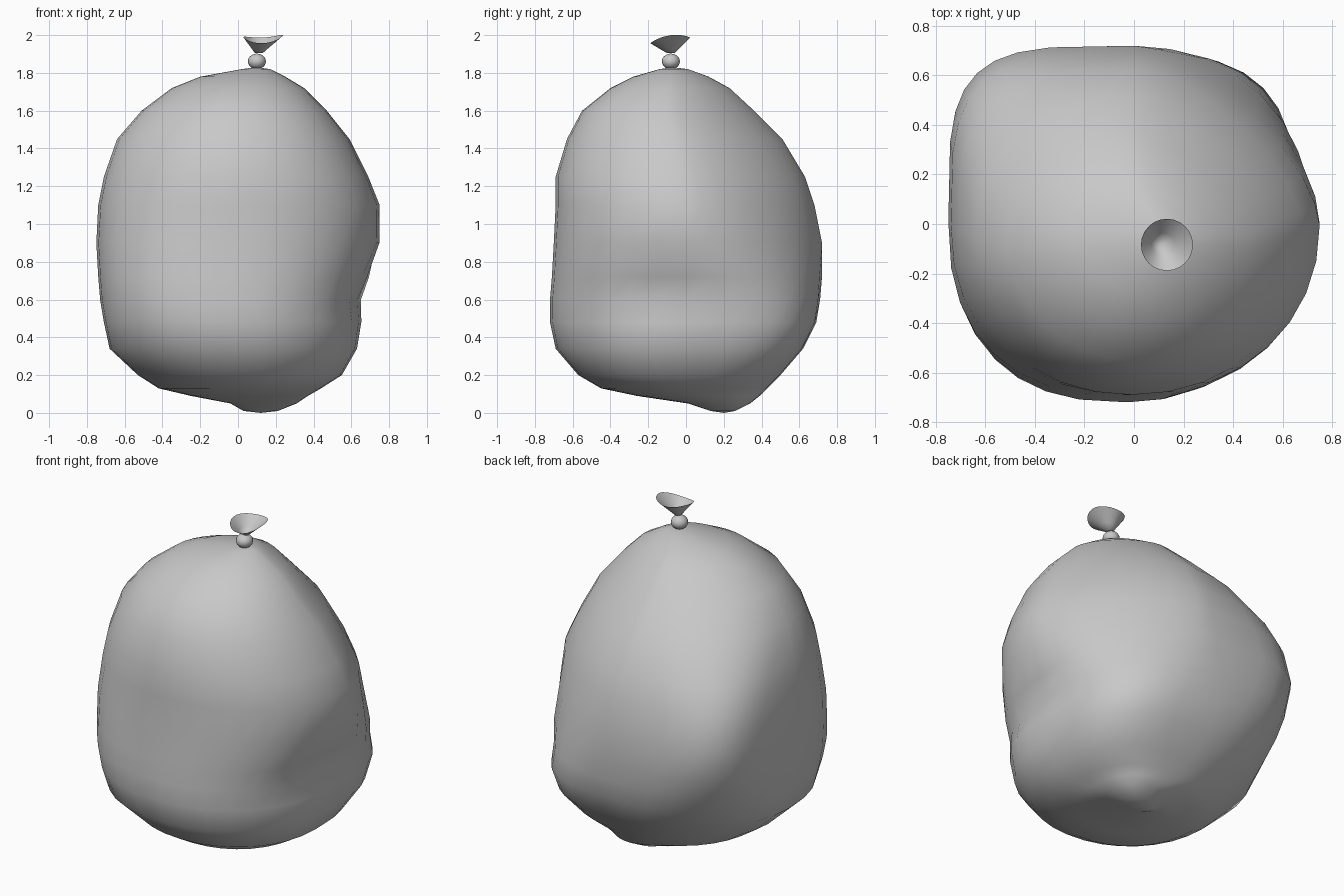
import bpy, bmesh
from math import sin, cos, pi, exp, copysign

default = bpy.data.objects.get("Cube")
if default:
    bpy.data.objects.remove(default)

grey = bpy.data.materials.new("bag grey")
grey.use_nodes = True
colour = (0.58, 0.58, 0.58, 1)
grey.diffuse_color = colour
grey.node_tree.nodes["Principled BSDF"].inputs["Base Color"].default_value = colour


def finish(bm, name):
    """Turn a bmesh into a smooth grey object."""
    mesh = bpy.data.meshes.new(name)
    for face in bm.faces:
        face.smooth = True
    bm.to_mesh(mesh)
    bm.free()
    mesh.materials.append(grey)
    obj = bpy.data.objects.new(name, mesh)
    bpy.context.collection.objects.link(obj)
    return obj


def bridge(bm, lower, upper):
    """Join two rings of equal length with quads."""
    count = len(lower)
    for i in range(count):
        j = (i + 1) % count
        bm.faces.new((lower[i], lower[j], upper[j], upper[i]))


def cap(bm, ring, point, flip):
    """Close a ring with a fan to one point."""
    pole = bm.verts.new(point)
    for i, vert in enumerate(ring):
        after = ring[(i + 1) % len(ring)]
        bm.faces.new((after, vert, pole) if flip else (vert, after, pole))


def bump(value, centre, width):
    return exp(-((value - centre) / width) ** 2)


def squareness(c, s, z):
    """Roundness exponent of each corner, changing with height."""
    if c >= 0 and s >= 0:
        return 1.55 + 1.8 * bump(z, 0.35, 0.34)
    if c >= 0:
        return 2.1
    if s >= 0:
        return 1.85 + 2.3 * bump(z, 0.95, 0.38)
    return 1.85 + 0.7 * bump(z, 0.72, 0.5)


# Sack sections in hundredths: height, right, left, front, back
SECTIONS = [
    (1, 3, 21, 13, 26),
    (5, -4, 31, 1, 34),
    (9, -25, 37, -26, 39),
    (13, -42, 44, -45, 43),
    (20, -53, 55, -57, 50),
    (34, -68, 63, -69, 62),
    (48, -71, 66, -72, 69),
    (60, -73, 67, -72, 71),
    (72, -74, 72, -71, 72),
    (90, -75, 75, -70, 72),
    (110, -74, 75, -69, 68),
    (125, -71, 69, -69, 63),
    (145, -64, 59, -63, 51),
    (160, -51, 47, -55, 36),
    (172, -35, 35, -40, 23),
    (178, -20, 25, -28, 12),
    (182, 2, 17, -14, 1),
]
SIDES = 32

# Lumpy sack body
bm = bmesh.new()
rings = []
for section in SECTIONS:
    z, x0, x1, y0, y1 = (v / 100 for v in section)
    ring = []
    for i in range(SIDES):
        c, s = cos(2 * pi * i / SIDES), sin(2 * pi * i / SIDES)
        power = 2 / squareness(c, s, z)
        x = (x0 + x1) / 2 + (x1 - x0) / 2 * copysign(abs(c) ** power, c)
        y = (y0 + y1) / 2 + (y1 - y0) / 2 * copysign(abs(s) ** power, s)
        # Sagging fold on the left side
        if c > 0:
            x -= 0.06 * bump(y, -0.13, 0.25) * bump(z, 0.66, 0.13)
        ring.append(bm.verts.new((x, y, z)))
    rings.append(ring)
for lower, upper in zip(rings, rings[1:]):
    bridge(bm, lower, upper)
cap(bm, rings[0], (0.12, 0.2, 0), True)
cap(bm, rings[-1], (0.1, -0.07, 1.83), False)
finish(bm, "sack_body")

# Round tie at the neck
bm = bmesh.new()
bmesh.ops.create_uvsphere(bm, u_segments=16, v_segments=10, radius=0.048)
bmesh.ops.scale(bm, verts=bm.verts, vec=(1, 1, 0.86))
bmesh.ops.translate(bm, verts=bm.verts, vec=(0.1, -0.08, 1.861))
finish(bm, "neck_tie")

# Flared open mouth with a wavy rim
bm = bmesh.new()
rings = []
for t in (0, 0.3, 0.65, 1):
    ring = []
    for i in range(24):
        a = 2 * pi * i / 24
        rim = 1.983 + 0.005 * cos(a) + 0.015 * sin(a) + 0.011 * cos(2 * a)
        radius = 0.02 + 0.085 * t
        ring.append(bm.verts.new((0.11 + 0.023 * t + radius * cos(a),
                                  -0.08 - 0.004 * t + radius * sin(a),
                                  1.904 + (rim - 1.904) * t)))
    rings.append(ring)
for lower, upper in zip(rings, rings[1:]):
    bridge(bm, lower, upper)
cap(bm, rings[0], (0.11, -0.08, 1.904), True)
finish(bm, "flared_mouth")
